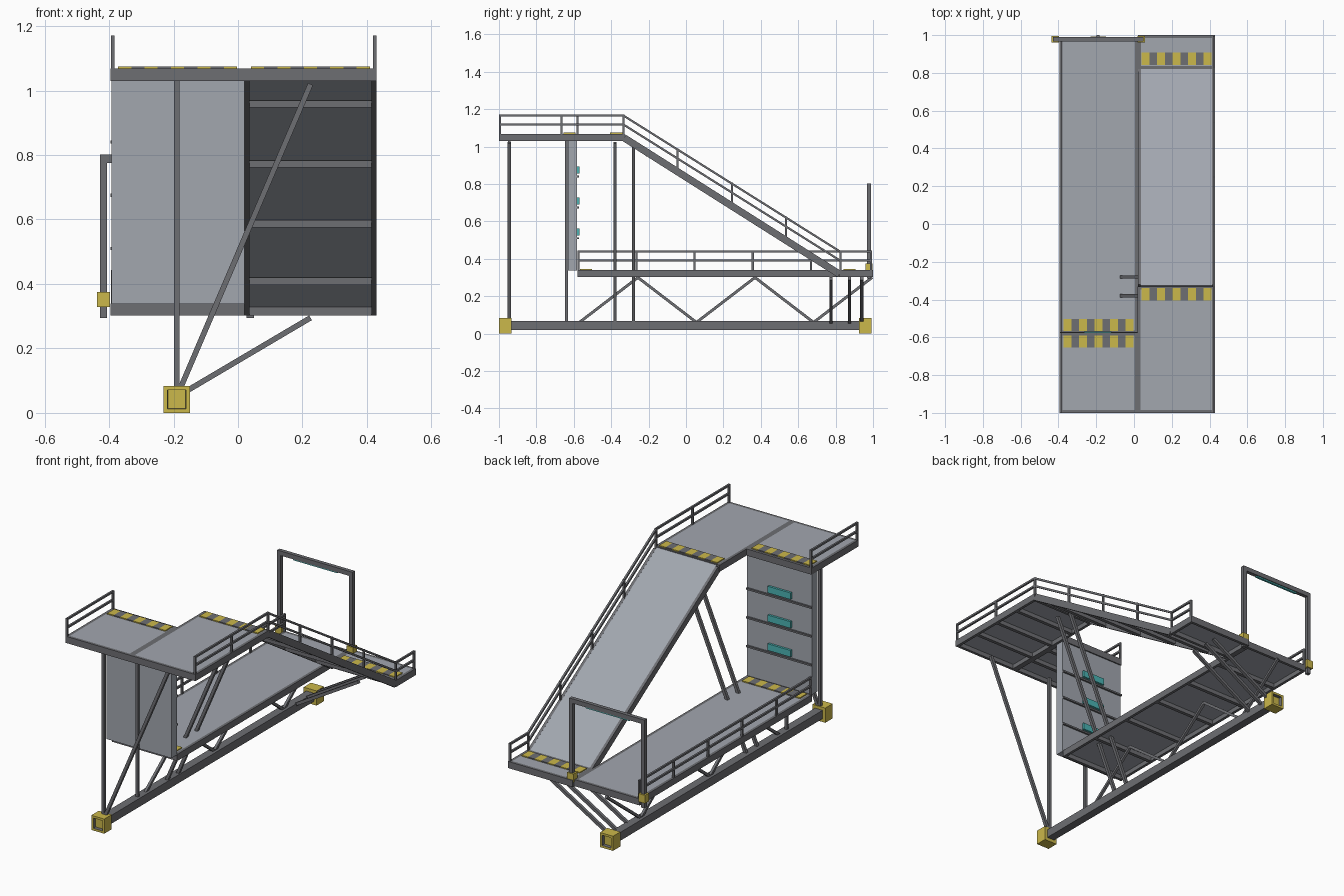
import bpy, bmesh
from mathutils import Vector

cube = bpy.data.objects.get("Cube")
if cube:
    bpy.data.objects.remove(cube, do_unlink=True)


def material(name, rgb):
    m = bpy.data.materials.new(name)
    m.use_nodes = True
    m.diffuse_color = (*rgb, 1)
    m.node_tree.nodes["Principled BSDF"].inputs["Base Color"].default_value = (*rgb, 1)
    return m


PLATE = material("light_grey_plate", (0.36, 0.385, 0.43))
FRAME = material("dark_grey_steel", (0.155, 0.157, 0.17))
YELLOW = material("safety_yellow", (0.60, 0.48, 0.07))
TEAL = material("teal_light", (0.07, 0.45, 0.45))


def finish(name, bm, *mats):
    bmesh.ops.recalc_face_normals(bm, faces=bm.faces)
    mesh = bpy.data.meshes.new(name)
    bm.to_mesh(mesh)
    bm.free()
    for m in mats:
        mesh.materials.append(m)
    obj = bpy.data.objects.new(name, mesh)
    bpy.context.collection.objects.link(obj)
    return obj


def add_bar(bm, p, q, w, h):
    """Rectangular bar from p to q, w wide sideways and h deep."""
    p, q = Vector(p), Vector(q)
    d = (q - p).normalized()
    side = d.cross((0, 0, 1))
    side = side.normalized() if side.length > 0.01 else Vector((1, 0, 0))
    up = side.cross(d)
    ends = []
    for c in (p, q):
        ends.append([bm.verts.new(c + side * w * a / 2 + up * h * b / 2)
                     for a, b in ((-1, -1), (1, -1), (1, 1), (-1, 1))])
    bm.faces.new(ends[0])
    bm.faces.new(ends[1])
    for i in range(4):
        j = (i + 1) % 4
        bm.faces.new((ends[0][i], ends[0][j], ends[1][j], ends[1][i]))


def bars(name, mat, segments, w, h=None):
    bm = bmesh.new()
    for p, q in segments:
        add_bar(bm, p, q, w, h or w)
    return finish(name, bm, mat)


def box(name, mat, x0, x1, y0, y1, z0, z1):
    y, z = (y0 + y1) / 2, (z0 + z1) / 2
    return bars(name, mat, [((x0, y, z), (x1, y, z))], y1 - y0, z1 - z0)


def deck(name, x0, x1, y0, y1, top, crossbars):
    """Plate on a rectangular frame with crossbars below."""
    t, z = 0.016, top - 0.019
    box(name + "_plate", PLATE, x0 + t, x1 - t, y0 + t, y1 - t, top - 0.012, top)
    segs = [((x, y0, z), (x, y1, z)) for x in (x0 + t / 2, x1 - t / 2)]
    segs += [((x0 + t, y, z), (x1 - t, y, z)) for y in (y0 + t / 2, y1 - t / 2)]
    bars(name + "_frame", FRAME, segs, t, 0.038)
    step = (y1 - y0) / (crossbars + 1)
    ys = [y0 + step * (i + 1) for i in range(crossbars)]
    bars(name + "_crossbars", FRAME,
         [((x0 + t, y, z - 0.005), (x1 - t, y, z - 0.005)) for y in ys], 0.02, 0.024)


def hazard(name, x0, y0, top):
    """Nine alternating warning blocks."""
    w = 0.041
    for i in range(9):
        box(f"{name}_{i + 1}", FRAME if i % 2 else YELLOW,
            x0 + i * w, x0 + (i + 1) * w, y0, y0 + 0.065, top, top + 0.006)


def railing(name, x, path, posts):
    """Two rails along a (y, z) path, with evenly spaced posts on each leg."""
    segs = []
    for (ya, za), (yb, zb), n in zip(path, path[1:], posts):
        for up in (0.05, 0.098):
            segs.append(((x, ya, za + up), (x, yb, zb + up)))
        for i in range(n + 1):
            y, z = ya + (yb - ya) * i / n, za + (zb - za) * i / n
            segs.append(((x, y, z - 0.02), (x, y, z + 0.103)))
    bars(name, FRAME, segs, 0.011)


LOW, HIGH, BEAM_X = 0.34, 1.068, -0.19

# Decks
deck("lower_deck", -0.395, 0.02, -0.58, 0.985, LOW, 5)
deck("lower_landing", 0.02, 0.43, 0.82, 1.0, LOW, 0)
deck("upper_deck_left", -0.395, 0.018, -1.0, -0.575, HIGH, 2)
deck("upper_deck_right", 0.018, 0.43, -1.0, -0.33, HIGH, 3)

# Ramp
RAMP_A, RAMP_B = (-0.33, HIGH), (0.82, LOW)


def ramp_point(x, f, drop):
    return (x, RAMP_A[0] + f * (RAMP_B[0] - RAMP_A[0]),
            RAMP_A[1] + f * (RAMP_B[1] - RAMP_A[1]) - drop)


bars("ramp_plate", PLATE, [(ramp_point(0.225, 0, 0.007), ramp_point(0.225, 1, 0.007))],
     0.38, 0.012)
bars("ramp_side_beams", FRAME,
     [(ramp_point(x, 0, 0.022), ramp_point(x, 1, 0.022)) for x in (0.028, 0.422)],
     0.016, 0.038)
bars("ramp_crossbars", FRAME,
     [(ramp_point(0.036, f, 0.03), ramp_point(0.414, f, 0.03))
      for f in (0.11, 0.365, 0.62, 0.865)], 0.02, 0.022)

# Warning strips
hazard("upper_left_warning", -0.372, -0.655, HIGH)
hazard("upper_right_warning", 0.04, -0.405, HIGH)
hazard("lower_deck_warning", -0.372, -0.567, LOW)
hazard("landing_warning", 0.04, 0.842, LOW)

# Railings
railing("upper_left_railing", -0.389, [(-0.994, HIGH), (-0.58, HIGH)], [1])
railing("ramp_side_railing", 0.424,
        [(-0.994, HIGH), (-0.335, HIGH), (0.825, LOW), (0.99, LOW)], [2, 4, 1])
railing("lower_deck_railing", -0.389, [(-0.575, LOW), (0.978, LOW)], [5])

# Wall with rails and lamps
box("wall_panel", PLATE, -0.393, 0.02, -0.632, -0.582, LOW - 0.002, 1.031)
for i, z in enumerate((0.51, 0.675, 0.84)):
    box(f"wall_rail_{i + 1}", FRAME, -0.395, 0.02, -0.582, -0.572, z - 0.005, z + 0.005)
    box(f"wall_lamp_{i + 1}", TEAL, -0.265, -0.12, -0.582, -0.569, z + 0.015, z + 0.053)

# Ground beam with hollow end caps
box("ground_beam", FRAME, BEAM_X - 0.024, BEAM_X + 0.024, -0.95, 0.94, 0.019, 0.067)
for name, y0, y1, out in (("front_cap", -1.0, -0.933, -1), ("back_cap", 0.925, 0.992, 1)):
    bm = bmesh.new()
    ym = (y0 + y1) / 2
    add_bar(bm, (BEAM_X - 0.041, ym, 0.042), (BEAM_X + 0.041, ym, 0.042), y1 - y0, 0.084)
    bmesh.ops.recalc_face_normals(bm, faces=bm.faces)
    end = [f for f in bm.faces if f.normal.y * out > 0.9]
    bmesh.ops.inset_region(bm, faces=end, thickness=0.018)
    walls = bmesh.ops.inset_region(bm, faces=end, thickness=0.001, depth=-0.02)["faces"]
    for f in walls:
        f.material_index = 1
    finish(name, bm, YELLOW, FRAME)

# Support posts and slanted struts
bars("upright_posts", FRAME,
     [((BEAM_X, y, 0.05), (BEAM_X, y, 1.035)) for y in (-0.945, -0.64)], 0.016)
bars("slanted_struts", FRAME,
     [((BEAM_X, y, 0.05), (0.225, y, 1.02)) for y in (-0.945, -0.38, -0.28)], 0.017)
bars("landing_struts", FRAME,
     [((BEAM_X, y, 0.05), (0.225, y, 0.295)) for y in (0.775, 0.875, 0.94)], 0.017)

# Zigzag bracing under the lower deck
zigzag = [(BEAM_X, -0.57 + 0.313 * i, 0.30 if i % 2 else 0.06) for i in range(6)]
bars("zigzag_bracing", FRAME, list(zip(zigzag, zigzag[1:])), 0.015)

# Gate
for side, x in (("right", -0.417), ("left", 0.038)):
    box(f"gate_post_{side}", FRAME, x - 0.011, x + 0.011, 0.967, 0.989, 0.295, 0.802)
    box(f"gate_cuff_{side}", YELLOW, x - 0.02, x + 0.02, 0.96, 0.996, 0.328, 0.375)
box("gate_top", FRAME, -0.428, 0.049, 0.967, 0.989, 0.776, 0.802)
box("gate_lamp", TEAL, -0.33, -0.05, 0.972, 0.984, 0.768, 0.776)
